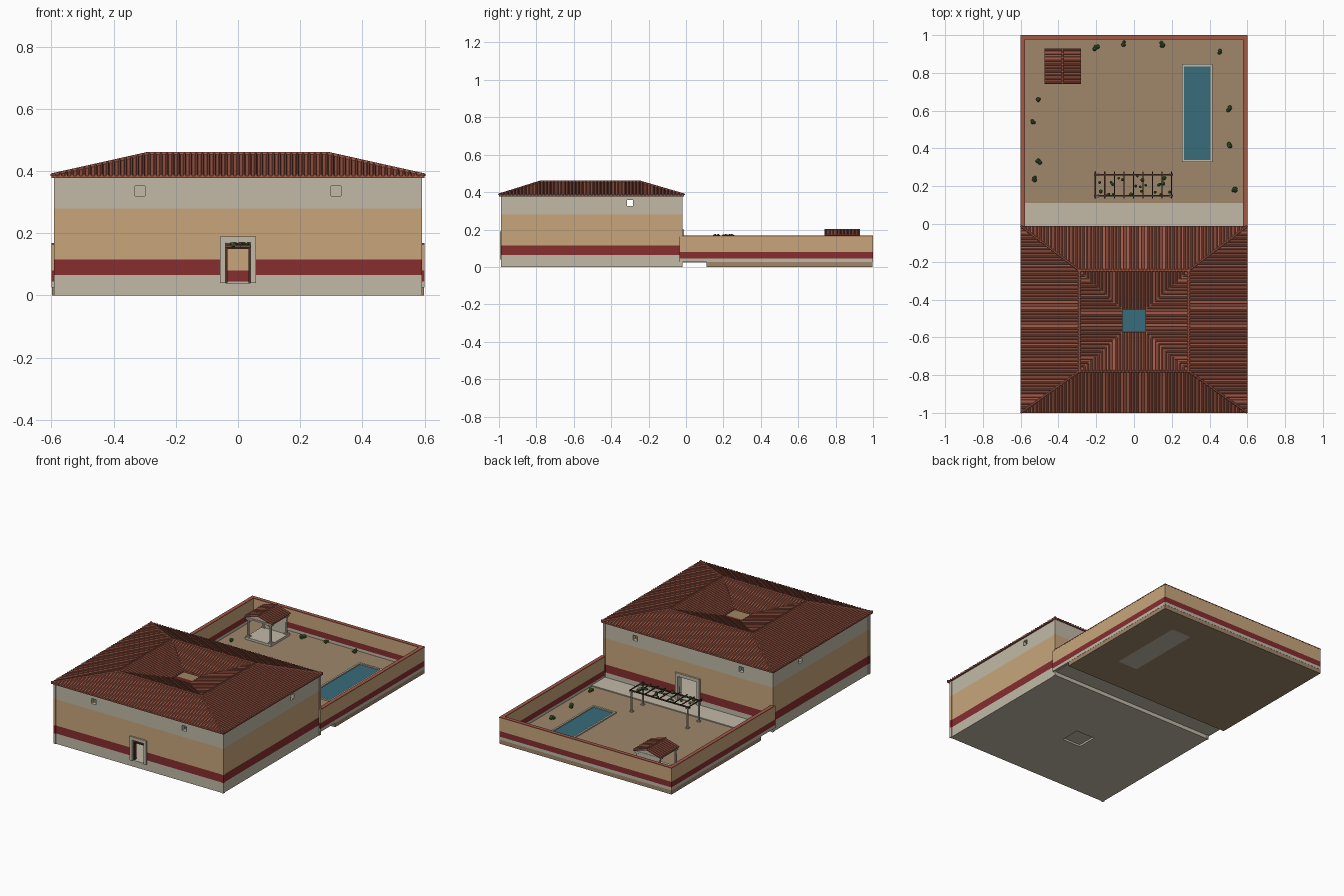
import bpy, bmesh, random
from mathutils import Vector, Matrix

random.seed(4)
if "Cube" in bpy.data.objects:
    bpy.data.objects.remove(bpy.data.objects["Cube"])


def material(name, r, g, b):
    m = bpy.data.materials.new(name)
    m.use_nodes = True
    m.diffuse_color = (r, g, b, 1)
    m.node_tree.nodes["Principled BSDF"].inputs["Base Color"].default_value = (r, g, b, 1)
    return m


STONE = material("pale stone", .54, .49, .39)
RED = material("dark red paint", .24, .026, .028)
TAN = material("tan plaster", .58, .38, .2)
EARTH = material("garden earth", .35, .245, .147)
BRICK = material("terracotta", .35, .1, .062)
WATER = material("teal water", .04, .15, .195)
LEAF = material("leaf green", .055, .15, .034)
WOOD = material("dark wood", .075, .028, .018)


def finish(name, bm, *mats):
    bmesh.ops.recalc_face_normals(bm, faces=bm.faces[:])
    mesh = bpy.data.meshes.new(name)
    bm.to_mesh(mesh)
    bm.free()
    for m in mats:
        mesh.materials.append(m)
    ob = bpy.data.objects.new(name, mesh)
    bpy.context.scene.collection.objects.link(ob)
    return ob


def add_box(bm, x0, x1, y0, y1, z0, z1):
    mid = Vector((x0 + x1, y0 + y1, z0 + z1)) / 2
    size = Matrix.Diagonal((x1 - x0, y1 - y0, z1 - z0, 1))
    bmesh.ops.create_cube(bm, size=1, matrix=Matrix.Translation(mid) @ size)


def boxes(name, mat, *dims):
    bm = bmesh.new()
    for d in dims:
        add_box(bm, *d)
    return finish(name, bm, mat)


def ring_boxes(x0, x1, y0, y1, a0, a1, b0, b1, z0, z1):
    """Four boxes filling an outer rectangle around an inner one."""
    return [(x0, x1, y0, b0, z0, z1), (x0, x1, b1, y1, z0, z1),
            (x0, a0, b0, b1, z0, z1), (a1, x1, b0, b1, z0, z1)]


def wall(name, start, end, base, bands, thick, holes=()):
    """Wall painted in height bands, with rectangular openings (s0, s1, z0, z1)."""
    p, q = Vector((*start, 0)), Vector((*end, 0))
    u, length = (q - p).normalized(), (q - p).length
    ss = sorted({0, length, *(v for h in holes for v in h[:2])})
    zs = sorted({base, *(b[0] for b in bands), *(v for h in holes for v in h[2:])})
    bm = bmesh.new()
    grid = [[bm.verts.new(p + u * s + Vector((0, 0, z))) for z in zs] for s in ss]
    for i in range(len(ss) - 1):
        for j in range(len(zs) - 1):
            s, z = (ss[i] + ss[i + 1]) / 2, (zs[j] + zs[j + 1]) / 2
            if any(h[0] < s < h[1] and h[2] < z < h[3] for h in holes):
                continue
            f = bm.faces.new((grid[i][j], grid[i + 1][j], grid[i + 1][j + 1], grid[i][j + 1]))
            f.material_index = next(k for k, b in enumerate(bands) if z < b[0])
    bmesh.ops.delete(bm, geom=[v for v in bm.verts if not v.link_faces], context='VERTS')
    # keep the outward winding so the thickness grows inwards
    mesh = bpy.data.meshes.new(name)
    bm.to_mesh(mesh)
    bm.free()
    for b in bands:
        mesh.materials.append(b[1])
    ob = bpy.data.objects.new(name, mesh)
    bpy.context.scene.collection.objects.link(ob)
    mod = ob.modifiers.new("thickness", 'SOLIDIFY')
    mod.thickness, mod.offset = thick, -1


def add_rib(bm, p, q, w=.005, h=.006):
    side = (q - p).cross(Vector((0, 0, 1))).normalized() * w
    up = Vector((0, 0, h))
    a, b = ([bm.verts.new(v) for v in (e - side, e - side * .5 + up, e + side * .5 + up, e + side)]
            for e in (p, q))
    for i in range(4):
        j = (i + 1) % 4
        bm.faces.new((a[i], a[j], b[j], b[i]))
    bm.faces.new(a[::-1])
    bm.faces.new(b)


def tile_slope(bm, a0, a1, b0, b1, step=.019):
    """Rows of cover tiles from low edge a to high edge b, trimmed at the hips."""
    u, length = (a1 - a0).normalized(), (a1 - a0).length
    l0, l1 = (b0 - a0).dot(u), (b1 - a0).dot(u)
    rise = (b0 - a0) - u * l0
    lo, hi = min(0, l0), max(length, l1)
    n = round((hi - lo) / step)
    for i in range(n):
        s = lo + (i + .5) * (hi - lo) / n
        t0, t1 = 0, 1
        for gap, k in ((s, l0), (length - s, length - l1)):
            if k > 1e-5:
                t1 = min(t1, gap / k)
            elif k < -1e-5:
                t0 = max(t0, gap / k)
        if t1 - t0 > .02:
            add_rib(bm, a0 + u * s + rise * t0, a0 + u * s + rise * t1)


def rect(x, y0, y1, z):
    return [Vector(c) for c in ((-x, y0, z), (x, y0, z), (x, y1, z), (-x, y1, z))]


# House walls
X, Y0, Y1, T = .587, -.985, -.022, .025
paint = [(.065, STONE), (.115, RED), (.28, TAN), (.383, STONE)]


def window(s, z=.335):
    return (s - .016, s + .016, z - .016, z + .016)


wall("front_wall", (-X, Y0), (X, Y0), 0, paint, T,
     [window(X - .315), window(X + .315), (X - .04, X + .04, .04, .17)])
wall("back_wall", (X, Y1), (-X, Y1), 0, paint, T,
     [window(X - .37), window(X + .37), (X - .065, X + .065, .04, .18)])
wall("left_wall", (X, Y0 + T), (X, Y1 - T), 0, paint, T, [window(-.3 - Y0 - T, .343)])
wall("right_wall", (-X, Y1 - T), (-X, Y0 + T), 0, paint, T, [window(Y1 - T + .3, .343)])

# Corner pilasters, banded like the walls
for sx, side in ((-1, "right"), (1, "left")):
    for y0, y1, end in ((Y0 - .004, Y0 + .012, "front"), (Y1 - .012, Y1 + .003, "back")):
        z = 0
        for k, (top, mat) in enumerate(paint):
            xs = sorted((sx * (X - .01), sx * (X + .004)))
            boxes(f"{end}_{side}_pilaster_{k}", mat, (*xs, y0, y1, z, top))
            z = top

# Door surrounds
boxes("front_door_frame", STONE, (-.058, -.04, -.995, -.955, .04, .19),
      (.04, .058, -.995, -.955, .04, .19), (-.04, .04, -.995, -.955, .17, .19))
boxes("front_door_jambs", WOOD, (-.04, -.034, -.98, -.96, .04, .155),
      (.034, .04, -.98, -.96, .04, .155), (-.034, .034, -.98, -.96, .149, .155))
boxes("back_door_frame", STONE, (-.085, -.065, -.05, -.01, .035, .2),
      (.065, .085, -.05, -.01, .035, .2), (-.065, .065, -.05, -.01, .18, .2))

# House floor with the sunken rain basin
boxes("house_floor", STONE, *ring_boxes(-.58, .58, -.975, -.03, -.065, .065, -.575, -.445, 0, .04))
boxes("rain_basin_floor", STONE, (-.065, .065, -.575, -.445, .012, .02))
boxes("rain_basin_rim", STONE,
      *ring_boxes(-.075, .075, -.585, -.435, -.06, .06, -.568, -.45, .04, .046))
boxes("rain_basin_water", WATER, (-.065, .065, -.575, -.445, .02, .036))

# Roof with an open centre
eave = rect(.6, -1, -.01, .384)
ridge = rect(.29, -.78, -.245, .453)
mouth = rect(.062, -.572, -.452, .392)
rings = [rect(.6, -1, -.01, .377), eave, ridge, mouth, rect(.062, -.572, -.452, .384),
         rect(.29, -.78, -.245, .443)]
bm = bmesh.new()
vs = [[bm.verts.new(c) for c in r] for r in rings]
for i in range(len(vs)):
    a, b = vs[i], vs[(i + 1) % len(vs)]
    for j in range(4):
        k = (j + 1) % 4
        bm.faces.new((a[j], a[k], b[k], b[j]))
finish("roof_deck", bm, BRICK)
bm = bmesh.new()
for j in range(4):
    k = (j + 1) % 4
    tile_slope(bm, eave[j], eave[k], ridge[j], ridge[k])
    tile_slope(bm, mouth[j], mouth[k], ridge[j], ridge[k])
    add_rib(bm, ridge[j], ridge[k], .006, .008)
    add_rib(bm, eave[j], ridge[j], .006, .008)
finish("roof_tiles", bm, BRICK)

# Garden ground, terrace and walls
PX0, PX1, PY0, PY1 = .265, .405, .34, .835
boxes("garden_ground", EARTH, *ring_boxes(-.598, .598, .11, .998, PX0, PX1, PY0, PY1, 0, .028))
boxes("terrace", STONE, (-.585, .585, -.03, .112, .024, .034))
yard = [(.045, STONE), (.08, RED), (.163, TAN)]
wall("garden_left_wall", (.599, -.035), (.599, .979), .026, yard, .02)
wall("garden_back_wall", (.599, .999), (-.599, .999), .026, yard, .02)
wall("garden_right_wall", (-.599, .979), (-.599, -.035), .026, yard, .02)
boxes("wall_coping", BRICK, (.576, .6, -.02, 1, .163, .168), (-.6, -.576, -.02, 1, .163, .168),
      (-.576, .576, .976, 1, .163, .168))

# Swimming pool
boxes("pool_basin", STONE, (PX0, PX1, PY0, PY1, 0, .018))
boxes("pool_water", WATER, (PX0, PX1, PY0, PY1, .018, .029))
boxes("pool_rim", STONE, *ring_boxes(.254, .416, .327, .847, PX0, PX1, PY0, PY1, .026, .036))


def column(name, x, y, z0, z1, r):
    bm = bmesh.new()
    bmesh.ops.create_cone(bm, cap_ends=True, segments=10, radius1=r, radius2=r * .85, depth=z1 - z0,
                          matrix=Matrix.Translation((x, y, (z0 + z1) / 2)))
    for z in (z0, z1 - .006):
        add_box(bm, x - r * 1.5, x + r * 1.5, y - r * 1.5, y + r * 1.5, z, z + .006)
    finish(name, bm, STONE)


# Pergola with vines
for i, x in enumerate((-.195, .195)):
    for j, y in enumerate((.15, .262)):
        column(f"pergola_post_{i}{j}", x, y, .028, .157, .006)
boxes("pergola_beams", WOOD, *[(-.212, .207, y - .004, y + .004, .157, .164) for y in (.15, .262)])
slats = [-.205 + .0505 * i for i in range(9)]
boxes("pergola_slats", WOOD, *[(x - .003, x + .003, .135, .277, .164, .169) for x in slats])


def foliage(name, blobs):
    bm = bmesh.new()
    for x, y, z, r in blobs:
        bmesh.ops.create_icosphere(bm, subdivisions=1, radius=r, matrix=Matrix.Translation((x, y, z)))
    finish(name, bm, LEAF)


foliage("pergola_vines", [(random.uniform(-.2, .19), random.uniform(.145, .265), .165,
                           random.uniform(.007, .013)) for _ in range(24)])

# Garden bushes
spots = [(-.2, .93), (-.05, .955), (.15, .95), (.46, .91), (.5, .61), (.5, .42),
         (.53, .185), (-.51, .66), (-.53, .54), (-.505, .33), (-.525, .24)]
for i, (x, y) in enumerate(spots):
    foliage(f"bush_{i}", [(x + random.uniform(-.009, .009), y + random.uniform(-.009, .009),
                           .037 + random.uniform(0, .01), random.uniform(.009, .013))
                          for _ in range(4)])

# Garden shrine
SX, HY0, HY1 = -.378, .74, .93
boxes("shrine_floor", STONE, (SX - .09, SX + .09, HY0, HY1, .026, .042))
boxes("shrine_back_wall", STONE, (SX - .08, SX + .08, HY1 - .025, HY1 - .01, .042, .162))
for i, x in enumerate((SX - .078, SX + .078)):
    for j, y in enumerate((HY0 + .015, HY1 - .02)):
        column(f"shrine_column_{i}{j}", x, y, .042, .158, .008)
boxes("shrine_beams", STONE, *ring_boxes(SX - .088, SX + .088, HY0 + .005, HY1 - .008, SX - .068,
                                         SX + .068, HY0 + .025, HY1 - .028, .156, .165))


def gable(name, mat, y0, y1, half, z0, z1, drop):
    bm = bmesh.new()
    f = bm.faces.new([bm.verts.new((SX + x, y0, z)) for x, z in
                      ((-half, z0), (0, z1), (half, z0), (half - .004, z0 - drop),
                       (0, z1 - drop), (-half + .004, z0 - drop))])
    ext = bmesh.ops.extrude_face_region(bm, geom=[f])["geom"]
    bmesh.ops.translate(bm, vec=(0, y1 - y0, 0),
                        verts=[g for g in ext if isinstance(g, bmesh.types.BMVert)])
    return finish(name, bm, mat)


gable("shrine_roof", BRICK, HY0, HY1, .097, .17, .197, .005)
for y in (HY0 + .01, HY1 - .02):
    gable("shrine_pediment", STONE, y, y + .01, .085, .167, .193, .027)
bm = bmesh.new()
top = [Vector((SX, y, .197)) for y in (HY0, HY1)]
for s in (-1, 1):
    low = [Vector((SX + s * .097, y, .17)) for y in (HY0, HY1)]
    tile_slope(bm, *low, *top)
add_rib(bm, *top, .005, .007)
finish("shrine_tiles", bm, BRICK)
